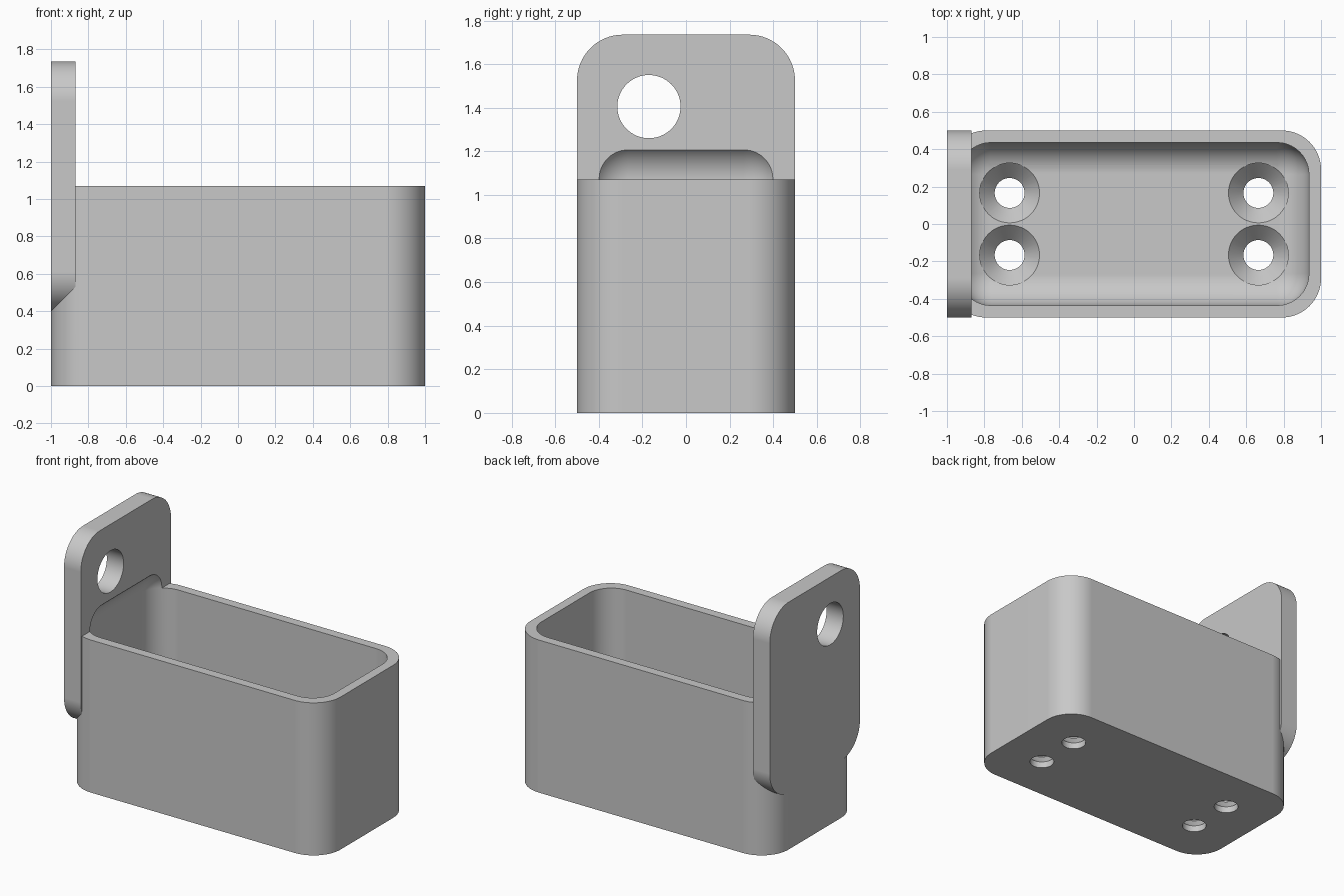
import bpy
import bmesh
import math
from mathutils import Matrix, Vector

if "Cube" in bpy.data.objects:
    bpy.data.objects.remove(bpy.data.objects["Cube"], do_unlink=True)

grey = bpy.data.materials.new("light grey")
grey.use_nodes = True
colour = (0.58, 0.58, 0.58, 1)
grey.diffuse_color = colour
grey.node_tree.nodes["Principled BSDF"].inputs["Base Color"].default_value = colour


def to_object(name, bm):
    bmesh.ops.recalc_face_normals(bm, faces=bm.faces)
    mesh = bpy.data.meshes.new(name)
    bm.to_mesh(mesh)
    bm.free()
    mesh.materials.append(grey)
    obj = bpy.data.objects.new(name, mesh)
    bpy.context.collection.objects.link(obj)
    return obj


def rounded_box(name, low, high, radius, axis=None):
    """Box with rounded edges: all of them, or only those along one axis."""
    low, high = Vector(low), Vector(high)
    bm = bmesh.new()
    bmesh.ops.create_cube(bm, size=1)
    for v in bm.verts:
        v.co = (low + high) / 2 + v.co * (high - low)
    edges = [e for e in bm.edges
             if axis is None or abs((e.verts[0].co - e.verts[1].co)[axis]) > 0.01]
    bmesh.ops.bevel(bm, geom=edges, offset=radius, segments=16,
                    profile=0.5, affect='EDGES', clamp_overlap=False)
    return to_object(name, bm)


def countersunk_cutter(x, y):
    """Screw hole with a conical seat, turned from a profile."""
    profile = [(0, -0.1), (0.08, -0.1), (0.08, 0.045), (0.16, 0.13), (0.16, 0.3), (0, 0.3)]
    bm = bmesh.new()
    verts = [bm.verts.new((x + r, y, z)) for r, z in profile]
    edges = [bm.edges.new(pair) for pair in zip(verts, verts[1:])]
    bmesh.ops.spin(bm, geom=verts + edges, cent=(x, y, 0), axis=(0, 0, 1),
                   angle=math.tau, steps=48, use_merge=False)
    bmesh.ops.remove_doubles(bm, verts=bm.verts, dist=0.0005)
    return to_object("screw_hole_cutter", bm)


def hang_hole_cutter():
    bm = bmesh.new()
    place = Matrix.Translation((-0.93, -0.17, 1.405)) @ Matrix.Rotation(math.pi / 2, 4, 'Y')
    bmesh.ops.create_cone(bm, cap_ends=True, segments=64, radius1=0.145,
                          radius2=0.145, depth=0.4, matrix=place)
    return to_object("hang_hole_cutter", bm)


def combine(target, other, operation):
    mod = target.modifiers.new(operation, 'BOOLEAN')
    mod.operation = operation
    mod.solver = 'EXACT'
    mod.object = other
    bpy.ops.object.modifier_apply(modifier=mod.name)
    bpy.data.objects.remove(other, do_unlink=True)


# Outer bin with rounded upright corners
holder = rounded_box("holder_bin", (-1, -0.5, 0), (1, 0.5, 1.07), 0.21, axis=2)
bpy.ops.object.select_all(action='DESELECT')
bpy.context.view_layer.objects.active = holder
holder.select_set(True)

# Mounting plate on the end wall
combine(holder, rounded_box("mounting_plate", (-1, -0.5, 0.4), (-0.87, 0.5, 1.735),
                            0.21, axis=0), 'UNION')

# Filleted cavity, which also scoops into the plate above the rim
combine(holder, rounded_box("cavity_cutter", (-0.935, -0.435, 0.13),
                            (0.935, 0.435, 1.243), 0.17), 'DIFFERENCE')

# Hanging hole and four countersunk floor holes
combine(holder, hang_hole_cutter(), 'DIFFERENCE')
for x in (-0.665, 0.665):
    for y in (-0.166, 0.166):
        combine(holder, countersunk_cutter(x, y), 'DIFFERENCE')

# Smooth curves with flat walls kept flat
bpy.ops.object.shade_smooth_by_angle(angle=math.radians(25))
weighted = holder.modifiers.new("Flat walls", 'WEIGHTED_NORMAL')
weighted.keep_sharp = True
